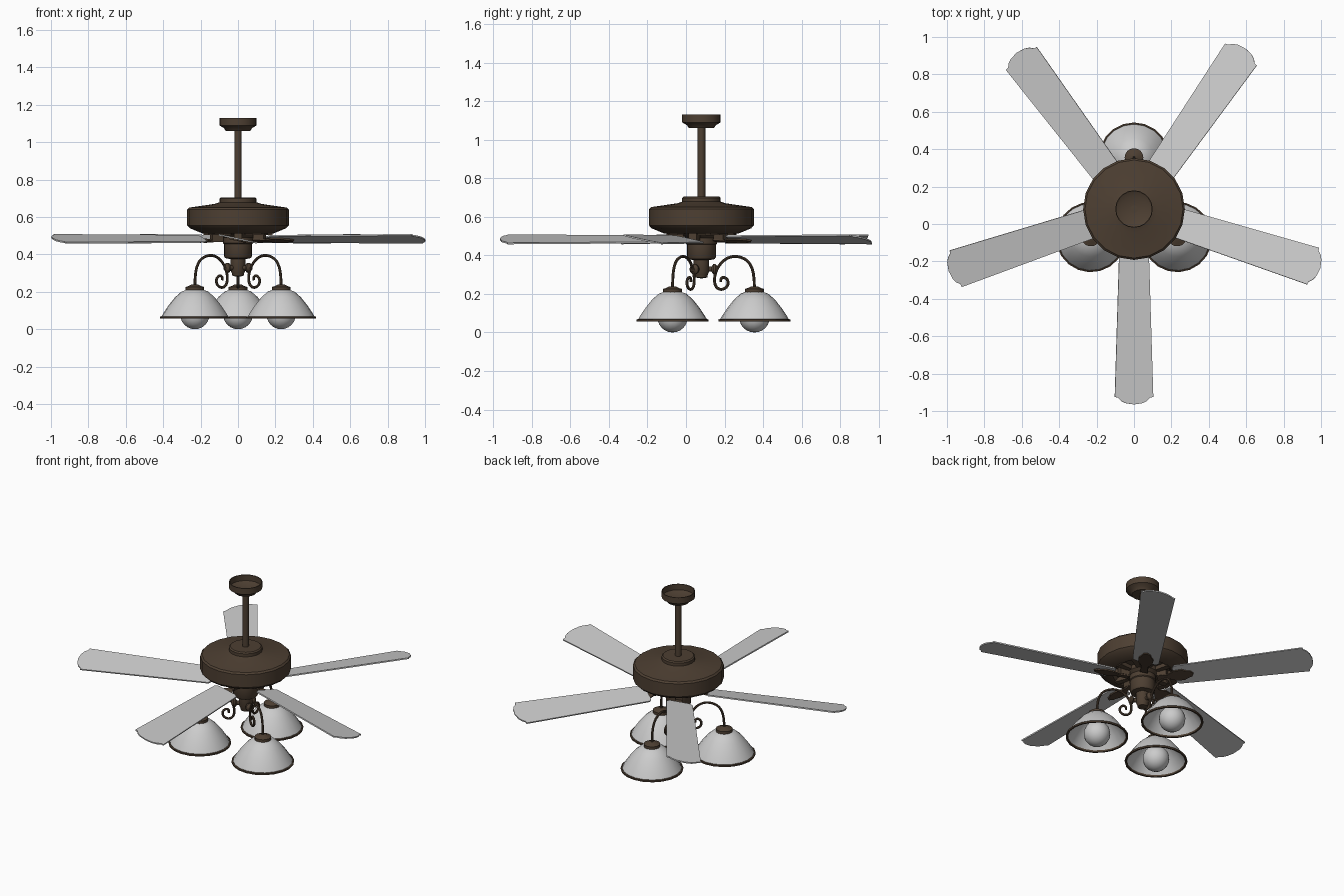
import bpy, bmesh, math
from mathutils import Matrix, Vector

if "Cube" in bpy.data.objects:
    bpy.data.objects.remove(bpy.data.objects["Cube"])

AXIS = Vector((0, 0.08, 0))          # fan axis sits a little behind the origin
BLADE_ANGLES = (-90, -17.7, 55.3, 126.8, 198.5)
LAMP_ANGLES = (90, -33, 213)

bronze = bpy.data.materials.new("dark_bronze")
bronze.diffuse_color = (0.075, 0.05, 0.032, 1)
bronze.use_nodes = True
bronze.node_tree.nodes["Principled BSDF"].inputs["Base Color"].default_value = bronze.diffuse_color


def finish(name, bm, mat=None, matrix=Matrix(), smooth=True):
    bmesh.ops.recalc_face_normals(bm, faces=bm.faces)
    bm.transform(Matrix.Translation(AXIS) @ matrix)
    me = bpy.data.meshes.new(name)
    bm.to_mesh(me)
    bm.free()
    ob = bpy.data.objects.new(name, me)
    bpy.context.collection.objects.link(ob)
    if mat:
        me.materials.append(mat)
    if smooth:
        bpy.ops.object.select_all(action='DESELECT')
        ob.select_set(True)
        bpy.context.view_layer.objects.active = ob
        bpy.ops.object.shade_smooth_by_angle(angle=math.radians(35))
    return ob


def lathe(name, profile, sides, mat=None, matrix=Matrix()):
    """Spin (radius, height) points around z."""
    bm = bmesh.new()
    vs = [bm.verts.new((r, 0, z)) for r, z in profile]
    es = [bm.edges.new(p) for p in zip(vs, vs[1:])]
    bmesh.ops.spin(bm, geom=vs + es, cent=(0, 0, 0), axis=(0, 0, 1),
                   angle=math.tau, steps=sides, use_duplicate=False)
    bmesh.ops.remove_doubles(bm, verts=bm.verts, dist=0.0003)
    return finish(name, bm, mat, matrix)


def prism(name, half, z0, z1, mat=None, matrix=Matrix()):
    """Extrude an outline mirrored across local x; half = (x, +y) points."""
    outline = half + [(x, -y) for x, y in reversed(half) if y > 0]
    bm = bmesh.new()
    f = bm.faces.new([bm.verts.new((x, y, z0)) for x, y in outline])
    top = bmesh.ops.extrude_face_region(bm, geom=[f])["geom"]
    bmesh.ops.translate(bm, vec=(0, 0, z1 - z0),
                        verts=[v for v in top if isinstance(v, bmesh.types.BMVert)])
    return finish(name, bm, mat, matrix, smooth=False)


def tube(name, pts, radius, matrix):
    """Round rod along (r, z) points."""
    cu = bpy.data.curves.new(name, 'CURVE')
    cu.dimensions = '3D'
    cu.bevel_depth, cu.bevel_resolution, cu.resolution_u = radius, 2, 3
    cu.use_fill_caps = True
    sp = cu.splines.new('NURBS')
    sp.points.add(len(pts) - 1)
    for p, (r, z) in zip(sp.points, pts):
        p.co = (r, 0, z, 1)
    sp.use_endpoint_u, sp.order_u = True, 3
    tmp = bpy.data.objects.new(name + "_path", cu)
    bpy.context.collection.objects.link(tmp)
    bpy.context.view_layer.update()
    bm = bmesh.new()
    bm.from_mesh(tmp.evaluated_get(bpy.context.evaluated_depsgraph_get()).to_mesh())
    bpy.data.objects.remove(tmp)
    return finish(name, bm, bronze, matrix)


def rot(deg):
    return Matrix.Rotation(math.radians(deg), 4, 'Z')


# Ceiling canopy (open cup), down rod
lathe("ceiling_canopy", [(0, 1.06), (0.065, 1.06), (0.075, 1.075), (0.1, 1.09), (0.1, 1.13),
                         (0.095, 1.13), (0.095, 1.092), (0.07, 1.08), (0, 1.075)], 20, bronze)
lathe("down_rod", [(0, 1.08), (0.02, 1.08), (0.02, 0.69), (0, 0.69)], 12, bronze)

# Motor housing with a recessed underside
lathe("motor_housing", [(0, 0.705), (0.092, 0.705), (0.1, 0.698), (0.1, 0.678), (0.125, 0.67),
                        (0.262, 0.65), (0.272, 0.64), (0.272, 0.555), (0.258, 0.54), (0.19, 0.512),
                        (0.18, 0.512), (0.165, 0.53), (0, 0.53)], 20, bronze)
for i in range(10):
    prism("underside_rib", [(0.08, 0.012), (0.185, 0.02)], 0.505, 0.535, bronze, rot(36 * i))

# Switch housing and light hub
lathe("switch_housing", [(0, 0.532), (0.1, 0.532), (0.1, 0.505), (0.08, 0.49), (0.08, 0.46),
                         (0.075, 0.455), (0.075, 0.39), (0.068, 0.38), (0.04, 0.375), (0.04, 0.315),
                         (0.033, 0.3), (0.03, 0.285), (0, 0.28)], 20, bronze)

# Pitched blades with shaped tips, each on a blade iron
for a in BLADE_ANGLES:
    m = rot(a) @ Matrix.Translation((0, 0, 0.483)) @ Matrix.Rotation(math.radians(-12), 4, 'X')
    prism("blade", [(0.195, 0.06), (0.21, 0.08), (1.005, 0.105), (1.008, 0.088), (1.026, 0.07),
                    (1.038, 0.045), (1.045, 0)], -0.004, 0.004, None, m)
    prism("blade_iron", [(0.09, 0.025), (0.16, 0.018), (0.2, 0.042), (0.25, 0.045), (0.275, 0.03),
                         (0.3, 0.022), (0.315, 0)], -0.012, -0.004, bronze, m)
    prism("blade_iron_mount", [(0.09, 0.022), (0.15, 0.022)], 0.475, 0.53, bronze, rot(a))

# Three lamps: scrolled arm, cap, bell shade, rim and bulb
SCROLL = [(0.275, 0.22), (0.275, 0.3), (0.25, 0.365), (0.21, 0.39), (0.165, 0.397), (0.12, 0.38),
          (0.085, 0.34), (0.068, 0.295), (0.068, 0.25), (0.085, 0.225), (0.112, 0.222),
          (0.137, 0.24), (0.139, 0.27), (0.118, 0.289), (0.098, 0.28), (0.1, 0.262)]
SHADE = [(0.183, 0.06), (0.167, 0.088), (0.14, 0.128), (0.105, 0.172), (0.07, 0.202), (0.04, 0.212)]
for a in LAMP_ANGLES:
    r = rot(a)
    m = r @ Matrix.Translation((0.275, 0, 0))
    tube("lamp_arm", SCROLL, 0.0075, r)
    lathe("arm_socket", [(0, 0.03), (0.013, 0.03), (0.013, 0.052), (0.027, 0.062), (0.027, 0.072),
                         (0.012, 0.085), (0, 0.086)], 12, bronze,
          r @ Matrix.Translation((0, 0, 0.328)) @ Matrix.Rotation(math.pi / 2, 4, 'Y'))
    lathe("shade_cap", [(0, 0.24), (0.02, 0.238), (0.035, 0.23), (0.05, 0.226), (0.05, 0.206),
                        (0.035, 0.195), (0, 0.195)], 16, bronze, m)
    lathe("lamp_shade", SHADE + [(q - 0.004, z - 0.005) for q, z in reversed(SHADE[1:])]
          + [(0.178, 0.06), SHADE[0]], 20, None, m)
    lathe("shade_rim", [(0.177, 0.056), (0.187, 0.056), (0.188, 0.066), (0.181, 0.069),
                        (0.174, 0.066), (0.177, 0.056)], 20, bronze, m)
    bulb = [(0.08 * math.sin(t * math.pi / 12), 0.08 - 0.08 * math.cos(t * math.pi / 12))
            for t in range(10)]
    lathe("bulb", bulb + [(0.035, 0.16), (0.03, 0.2), (0, 0.2)], 16, None, m)
